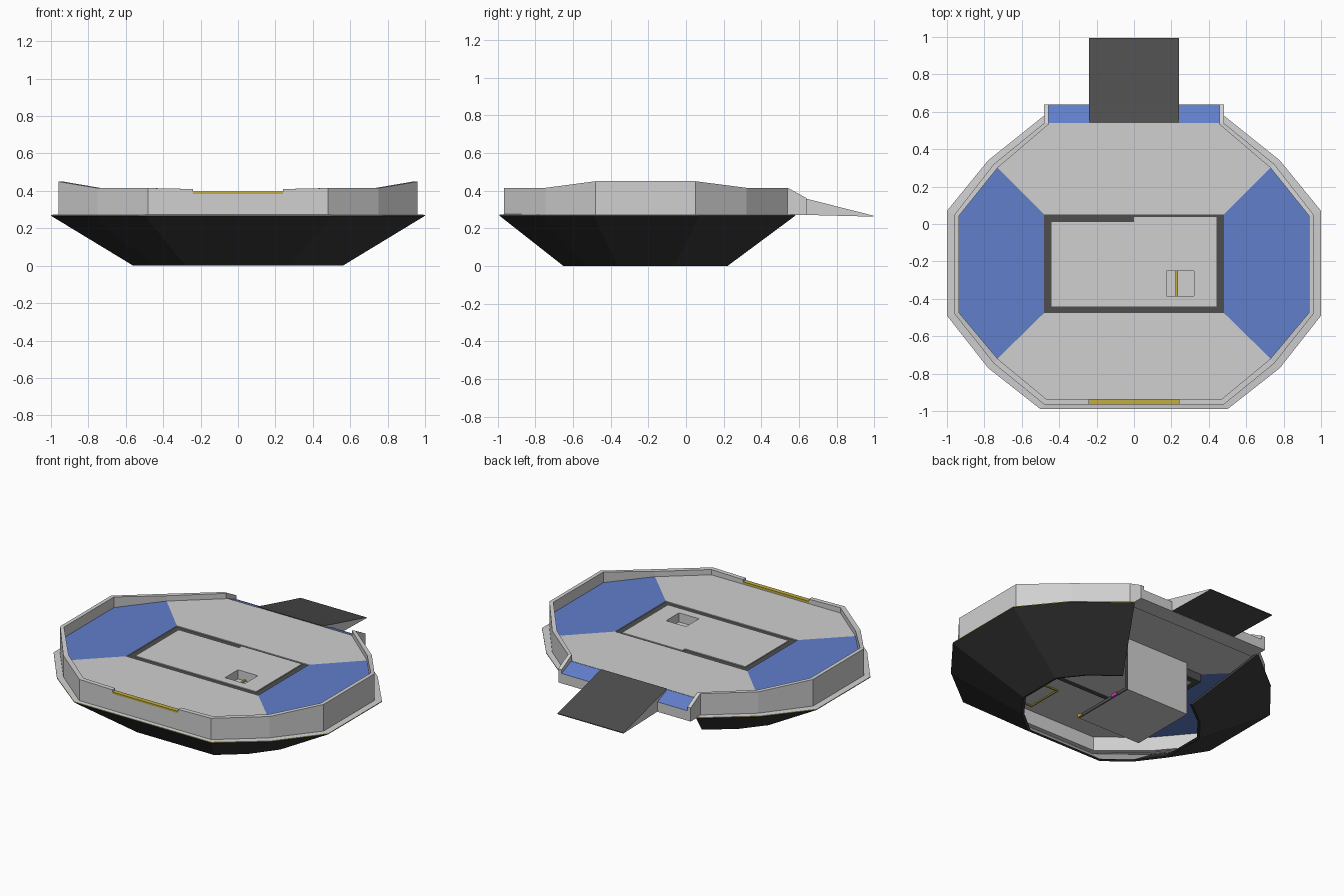
import bpy, bmesh

cube = bpy.data.objects.get("Cube")
if cube:
    bpy.data.objects.remove(cube, do_unlink=True)


def material(name, rgb):
    m = bpy.data.materials.new(name)
    m.use_nodes = True
    m.diffuse_color = (*rgb, 1)
    m.node_tree.nodes["Principled BSDF"].inputs["Base Color"].default_value = (*rgb, 1)
    return m


GREY, DARK, HULL, BLUE, YELLOW, PINK = range(6)
MATS = [material("light grey", (.63, .63, .63)), material("dark grey", (.075, .075, .075)),
        material("hull black", (.04, .04, .04)), material("blue", (.12, .21, .6)),
        material("yellow", (.55, .42, .05)), material("magenta", (.6, .05, .5))]


def finish(name, bm):
    bmesh.ops.recalc_face_normals(bm, faces=bm.faces)
    mesh = bpy.data.meshes.new(name)
    bm.to_mesh(mesh)
    bm.free()
    for m in MATS:
        mesh.materials.append(m)
    ob = bpy.data.objects.new(name, mesh)
    bpy.context.collection.objects.link(ob)
    return ob


def sweep(name, sections, mats, cap, rule=None):
    """Skin equal cross-sections; mats colours each profile edge."""
    bm = bmesh.new()
    rows = [[bm.verts.new(p) for p in s] for s in sections]
    n = len(rows[0])
    for i, (a, b) in enumerate(zip(rows, rows[1:])):
        for j in range(n):
            k = (j + 1) % n
            f = bm.faces.new((a[j], a[k], b[k], b[j]))
            f.material_index = rule(i, j) if rule else mats[j]
    for row in (rows[0], rows[-1]):
        bm.faces.new(row).material_index = cap
    return finish(name, bm)


def across(name, profile, x0, x1, mats, cap):
    """Extrude a y-z profile along x."""
    return sweep(name, [[(x, y, z) for y, z in profile] for x in (x0, x1)], mats, cap)


def prism(name, pts, z0, z1, top, side):
    bm = bmesh.new()
    lo = [bm.verts.new((x, y, z0)) for x, y in pts]
    hi = [bm.verts.new((x, y, z1)) for x, y in pts]
    for ring in (lo, hi):
        bm.faces.new(ring).material_index = top
    for i in range(len(pts)):
        k = (i + 1) % len(pts)
        bm.faces.new((lo[i], lo[k], hi[k], hi[i])).material_index = side
    return finish(name, bm)


def box(name, x0, x1, y0, y1, z0, z1, mat):
    return prism(name, [(x0, y0), (x1, y0), (x1, y1), (x0, y1)], z0, z1, mat, mat)


def flip(pts):
    return [(-x, y) for x, y in pts]


def both(half):
    return half + flip(half)[::-1]


# Half outlines, from the stern round to the front
RIM = [(.48, .58), (.78, .34), (1, .07), (1, -.49), (.78, -.77), (.5, -.99)]
OUTER = [(.48, .54), (.75, .32), (.96, .05), (.96, -.48), (.75, -.745), (.48, -.965)]
INNER = [(.46, .53), (.73, .3), (.935, .045), (.935, -.475), (.73, -.72), (.47, -.935)]
KEEL = [(.27, .22), (.44, .09), (.56, -.06), (.56, -.36), (.44, -.52), (.28, -.65)]
TOPS = [.415, .415, .45, .45, .415, .415]
Z_RIM, Z_UNDER, Z_DECK = .27, .362, .38

# Open hull shell, lined in grey at the front
hull = []
for (rx, ry), (kx, ky) in zip(both(RIM), both(KEEL)):
    s, c = .97, -.2
    hull.append([(rx, ry, Z_RIM - .003), (kx, ky, 0),
                 (kx * s, c + (ky - c) * s, .005), (rx * s, c + (ry - c) * s, Z_RIM - .003)])
sweep("hull", hull, None, HULL,
      lambda i, j: GREY if j == 2 and 4 <= i <= 6 else HULL)

# Rim ledge with a thin yellow edge
rim = [[(rx, ry, Z_RIM - .003), (rx, ry, Z_RIM + .002),
        (ox * .99, oy, Z_RIM + .005), (ox * .99, oy, Z_RIM - .003)]
       for (rx, ry), (ox, oy) in zip(both(RIM), both(OUTER))]
sweep("rim_ledge", rim, [YELLOW, GREY, GREY, GREY], GREY)

# Parapet on each side, with a lower sill in the middle of the front
outline = list(zip(OUTER, INNER, TOPS)) + [((.24, -.965), (.24, -.935), .41)]
for side, sx in (("left", 1), ("right", -1)):
    wall = [[(sx * o[0], o[1], Z_RIM), (sx * o[0], o[1], t),
             (sx * n[0], n[1], t), (sx * n[0], n[1], Z_RIM)] for o, n, t in outline]
    sweep(side + "_parapet", wall, [GREY] * 4, GREY)
box("front_sill", -.24, .24, -.965, -.935, Z_RIM, .384, GREY)
box("front_sill_stripe", -.24, .24, -.965, -.935, .384, .396, YELLOW)

# Thin deck in four sectors round the central lift
well = [(.48, .05), (.48, -.475)]
side_deck = [well[0]] + INNER[1:5] + [well[1]]
prism("left_deck", side_deck, Z_UNDER, Z_DECK, BLUE, GREY)
prism("right_deck", flip(side_deck), Z_UNDER, Z_DECK, BLUE, GREY)
prism("front_deck", both([well[1]] + INNER[4:]), Z_UNDER, Z_DECK, GREY, GREY)
prism("rear_deck", both([well[0], INNER[1], (.46, .54)]), Z_UNDER, Z_DECK, GREY, GREY)

# Lift: dark frame, grey panel built round a small pit
box("lift_base", -.44, .44, -.44, .01, .31, .32, GREY)
for name, b in {"left": (.44, .48, -.475, .05), "right": (-.48, -.44, -.475, .05),
                "front": (-.44, .44, -.475, -.44), "rear": (-.44, .44, .01, .05)}.items():
    box("frame_" + name, *b, .31, .374, DARK)
for name, b in {"right": (-.44, .175, -.44, .01), "left": (.32, .44, -.44, .01),
                "front": (.175, .32, -.44, -.385), "rear": (.175, .32, -.25, .01)}.items():
    box("lift_panel_" + name, *b, .32, Z_DECK, GREY)
box("lift_panel_lip", 0, .44, .01, .038, .374, Z_DECK, GREY)
box("pit_bar", .222, .234, -.385, -.25, .32, .329, YELLOW)

# Stern step, cheeks and loading ramp
across("stern_step", [(.53, .27), (.64, .27), (.64, .335), (.54, .378)], -.46, .46,
       [GREY, GREY, BLUE, GREY], GREY)
for side, sx in (("left", 1), ("right", -1)):
    across(side + "_cheek", [(.53, .27), (.64, .27), (.64, .36), (.54, .415), (.53, .415)],
           sx * .458, sx * .482, [GREY] * 5, GREY)
across("ramp", [(.54, .28), (.64, .271), (.995, .262), (.995, .267), (.64, .357), (.54, .384)],
       -.24, .24, [DARK] * 6, GREY)

# Open lift car hanging below: back wall, floor plate and edge lights
box("car_back_wall", -.33, .13, .08, .1, .01, Z_UNDER, GREY)
box("car_floor", -.33, .13, -.35, .08, .01, .03, GREY)
box("car_floor_edge", .13, .138, -.35, .1, .01, .03, DARK)
box("car_wall_edge", .13, .138, .08, .1, .03, Z_UNDER, DARK)
box("car_edge_light", .138, .146, -.04, .01, .01, .03, PINK)
box("car_corner_light", .138, .146, -.35, -.32, .01, .03, YELLOW)

# Marked frame on the ceiling
for i, b in enumerate([(.05, .21, -.89, -.88), (.05, .21, -.65, -.64),
                       (.05, .06, -.88, -.65), (.2, .21, -.88, -.65)]):
    box("ceiling_mark_%d" % (i + 1), *b, .355, Z_UNDER, YELLOW)
